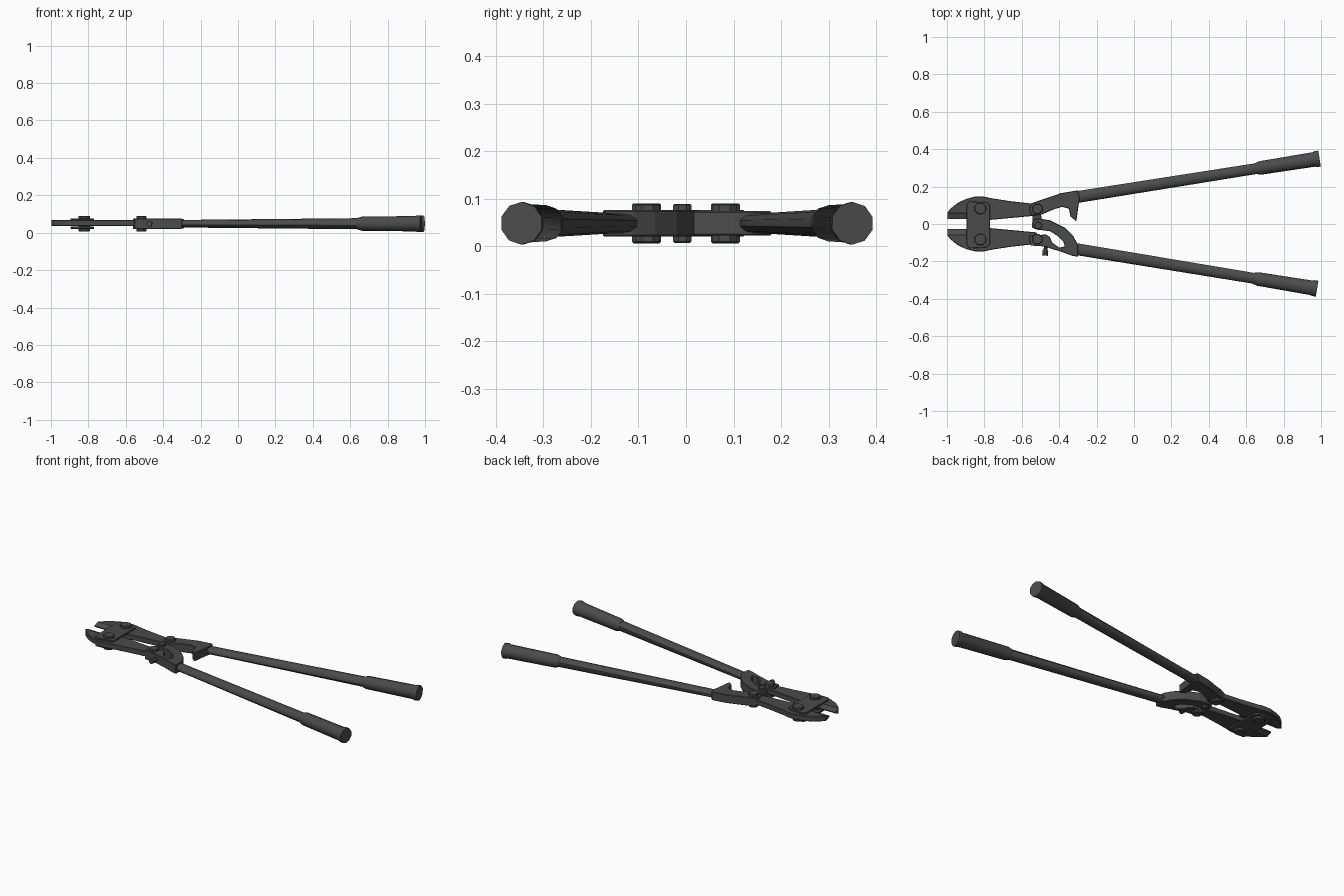
import bpy, bmesh, math
from mathutils import Vector

if "Cube" in bpy.data.objects:
    bpy.data.objects.remove(bpy.data.objects["Cube"])

ZC = 0.048  # mid plane of the tool
dark = bpy.data.materials.new("dark_steel")
dark.diffuse_color = (0.07, 0.07, 0.07, 1)
dark.use_nodes = True
dark.node_tree.nodes["Principled BSDF"].inputs["Base Color"].default_value = dark.diffuse_color


def finish(name, bm, bevel=0.0, angle=None):
    bmesh.ops.recalc_face_normals(bm, faces=bm.faces)
    me = bpy.data.meshes.new(name)
    bm.to_mesh(me)
    bm.free()
    me.materials.append(dark)
    ob = bpy.data.objects.new(name, me)
    bpy.context.collection.objects.link(ob)
    if bevel:
        m = ob.modifiers.new("bevel", 'BEVEL')
        m.width = bevel
        m.segments = 1
        m.limit_method = 'ANGLE'
        m.angle_limit = math.radians(60)
    if angle:
        bpy.ops.object.select_all(action='DESELECT')
        ob.select_set(True)
        bpy.context.view_layer.objects.active = ob
        bpy.ops.object.shade_smooth_by_angle(angle=math.radians(angle))
    return ob


def prism(name, pts, half, z=ZC, bevel=0.003, my=1):
    """Extrude an xy outline to z +- half."""
    bm = bmesh.new()
    f = bm.faces.new([bm.verts.new((x, y * my, z - half)) for x, y in pts])
    r = bmesh.ops.extrude_face_region(bm, geom=[f])
    vs = [v for v in r['geom'] if isinstance(v, bmesh.types.BMVert)]
    bmesh.ops.translate(bm, verts=vs, vec=(0, 0, 2 * half))
    return finish(name, bm, bevel)


def disc(name, x, y, r, half, n=8, bevel=0.003):
    a = [2 * math.pi * (i + 0.5) / n for i in range(n)]
    return prism(name, [(x + r * math.cos(t), y + r * math.sin(t)) for t in a], half, bevel=bevel)


def lathe(name, p0, p1, rings, n=10):
    """Closed tube along p0-p1; rings are (distance, side radius, z radius)."""
    p0 = Vector((*p0, ZC))
    d = (Vector((*p1, ZC)) - p0).normalized()
    side, up = Vector((-d.y, d.x, 0)), Vector((0, 0, 1))
    bm = bmesh.new()
    loops = []
    for t, ry, rz in rings:
        loops.append([bm.verts.new(p0 + d * t + side * ry * math.cos(2 * math.pi * i / n + 0.3)
                                   + up * rz * math.sin(2 * math.pi * i / n + 0.3)) for i in range(n)])
    for a, b in zip(loops, loops[1:]):
        for i in range(n):
            bm.faces.new((a[i], a[(i + 1) % n], b[(i + 1) % n], b[i]))
    bm.faces.new(loops[0])
    bm.faces.new(loops[-1])
    return finish(name, bm, angle=42)


def blade(name, my):
    """Cutting wedge that thins toward the gap."""
    bm = bmesh.new()
    sec = [(0.062, 0.016), (0.027, 0.003), (0.027, -0.003), (0.062, -0.016)]
    a, b = [[bm.verts.new((x, y * my, ZC + 0.003 + z)) for y, z in sec] for x in (-0.998, -0.88)]
    for i in range(4):
        bm.faces.new((a[i], a[(i + 1) % 4], b[(i + 1) % 4], b[i]))
    bm.faces.new(a)
    bm.faces.new(b)
    return finish(name, bm)


# jaws, blades, jaw bolts and link bolts, mirrored across y
jaw = [(-1.0, .055), (-.985, .078), (-.945, .112), (-.90, .133), (-.845, .148), (-.80, .146),
       (-.765, .138), (-.66, .122), (-.52, .106), (-.505, .085), (-.52, .045), (-.66, .032),
       (-.77, .022), (-.88, .022), (-.885, .055)]
for side, s in (("upper", 1), ("lower", -1)):
    prism(side + "_jaw", jaw, 0.016, ZC + 0.003, my=s)
    blade(side + "_cutting_edge", s)
    disc(side + "_jaw_bolt", -.822, .083 * s, 0.033, 0.042)
    disc(side + "_link_bolt", -.517, .081 * s, 0.029, 0.041)

# side plates tying the jaws together
plate = [(-.88, .122), (-.79, .116), (-.77, .10), (-.77, -.11), (-.79, -.125), (-.88, -.13),
         (-.895, -.11), (-.895, .105)]
for label, s in (("top", 1), ("bottom", -1)):
    prism(label + "_jaw_plate", plate, 0.006, ZC + 0.022 * s, bevel=0.002)

# upper bracket with stop prong and its tongue to the centre pivot
prism("upper_bracket",
      [(-.555, .108), (-.50, .128), (-.39, .165), (-.30, .180), (-.29, .14), (-.298, .09),
       (-.308, .014), (-.34, .04), (-.348, .082), (-.385, .092), (-.43, .078), (-.50, .048),
       (-.545, .046), (-.56, .07)], 0.026)
prism("pivot_tongue", [(-.545, .07), (-.50, .07), (-.488, -.01), (-.515, -.025), (-.542, -.01)], 0.014)

# lower bracket: open hook from the centre pivot round to the lower jaw
prism("lower_bracket",
      [(-.545, .008), (-.532, .025), (-.505, .029), (-.45, .020), (-.37, -.02), (-.325, -.065),
       (-.30, -.11), (-.30, -.175), (-.33, -.17), (-.385, -.15), (-.48, -.12), (-.555, -.115),
       (-.562, -.062), (-.47, -.056), (-.45, -.07), (-.437, -.10), (-.40, -.126), (-.37, -.12),
       (-.378, -.095), (-.405, -.066), (-.45, -.038), (-.52, -.03), (-.545, -.02)], 0.028)
disc("centre_pivot_bolt", -.512, -.008, 0.021, 0.041)

# adjusting screw
lathe("adjusting_screw", (-.468, -.09), (-.476, -.17),
      [(0, .011, .011), (.052, .011, .011), (.052, .016, .016), (.079, .016, .016)], 8)

# handles with grips
for side, a, b in (("upper", (-.33, .14), (.992, .350)), ("lower", (-.335, -.13), (.979, -.346))):
    L = (Vector(b) - Vector(a)).length
    lathe(side + "_handle", a, b, [(0, .033, .021), (.12, .033, .021), (L - .3, .030, .030)])
    lathe(side + "_grip", a, b, [(L - .345, .031, .031), (L - .32, .038, .038), (L - .03, .041, .041),
                                 (L - .022, .045, .045), (L, .045, .045)])
